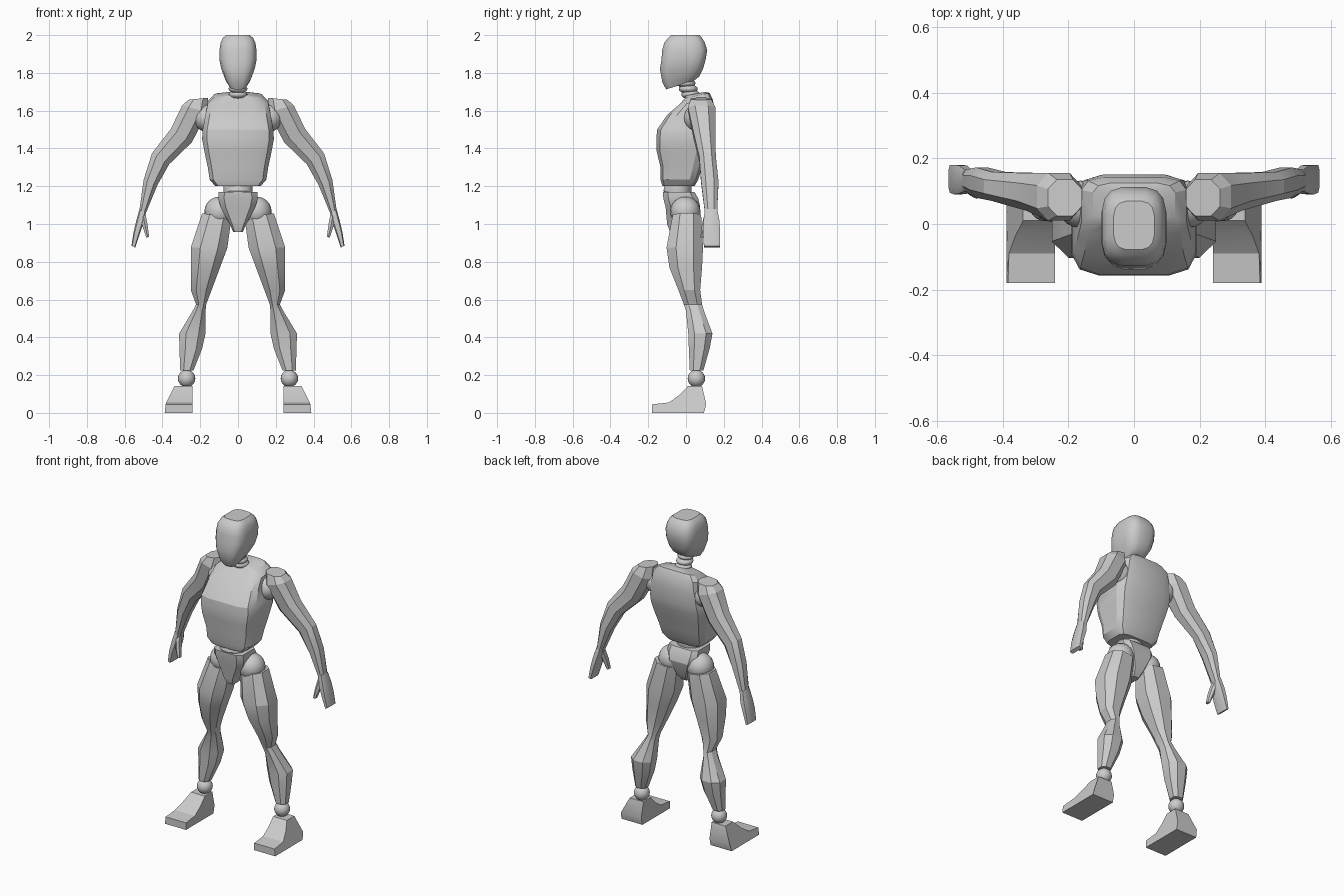
import bpy, bmesh, math
from mathutils import Vector, Matrix


def finish(name, bm, mirror=False, angle=28):
    bmesh.ops.recalc_face_normals(bm, faces=bm.faces[:])
    me = bpy.data.meshes.new(name)
    bm.to_mesh(me)
    bm.free()
    for p in me.polygons:
        p.use_smooth = True
    me.set_sharp_from_angle(angle=math.radians(angle))
    ob = bpy.data.objects.new(name, me)
    bpy.context.collection.objects.link(ob)
    if mirror:
        ob.modifiers.new("Mirror", 'MIRROR')
    return ob


def section(n, p):
    """Unit super-ellipse outline that fills the -1..1 square."""
    pts = []
    for i in range(n):
        a = 2 * math.pi * (i + 0.5) / n
        c, s = math.cos(a), math.sin(a)
        pts.append((math.copysign(abs(c) ** (2 / p), c), math.copysign(abs(s) ** (2 / p), s)))
    m = max(abs(x) for x, _ in pts)
    return [(x / m, y / m) for x, y in pts]


def loft(name, rings, n=8, p=2.0, mirror=False, angle=28):
    """Skin rings of (centre, half-axis u, half-axis v) and cap both ends."""
    bm = bmesh.new()
    loops = [[bm.verts.new(Vector(c) + Vector(u) * a + Vector(v) * b) for a, b in section(n, p)]
             for c, u, v in rings]
    for lo, hi in zip(loops, loops[1:]):
        for i in range(n):
            j = (i + 1) % n
            bm.faces.new((lo[i], lo[j], hi[j], hi[i]))
    bm.faces.new(loops[0])
    bm.faces.new(loops[-1])
    return finish(name, bm, mirror, angle)


def box_ring(z, x0, x1, y0, y1, tilt=0.0, roll=0.0):
    """Ring from extents; tilt raises the back, roll raises the +x side."""
    return (((x0 + x1) / 2, (y0 + y1) / 2, z), ((x1 - x0) / 2, 0, roll), (0, (y1 - y0) / 2, tilt))


def body(z, hw, y0, y1, tilt=0.0):
    return box_ring(z, -hw, hw, y0, y1, tilt)


def ball(name, loc, r, mirror=False, scale=(1, 1, 1)):
    bm = bmesh.new()
    bmesh.ops.create_uvsphere(bm, u_segments=20, v_segments=12, radius=r,
                              matrix=Matrix.Translation(loc) @ Matrix.Diagonal((*scale, 1)))
    return finish(name, bm, mirror, 40)


# Head
loft("head", [
    body(1.735, 0.045, -0.105, 0.04, 0.022),
    body(1.765, 0.065, -0.125, 0.07, 0.016),
    body(1.82, 0.088, -0.138, 0.09),
    body(1.87, 0.099, -0.13, 0.104),
    body(1.92, 0.098, -0.126, 0.112),
    body(1.96, 0.092, -0.115, 0.10),
    body(1.985, 0.08, -0.095, 0.085),
    body(2.0, 0.062, -0.078, 0.07)], n=16, p=3.4, angle=35)

# Neck made of stacked discs
for i, (y, z) in enumerate(((0.025, 1.685), (0.012, 1.715), (0.0, 1.745))):
    ball("neck_disc_%d" % (i + 1), (0, y, z), 0.05, scale=(1, 1, 0.5))

# Chest and belly shell
loft("torso", [
    body(1.20, 0.12, -0.125, 0.045),
    body(1.235, 0.15, -0.135, 0.065),
    body(1.30, 0.16, -0.135, 0.085),
    body(1.385, 0.178, -0.155, 0.115),
    body(1.45, 0.19, -0.157, 0.135),
    body(1.50, 0.187, -0.153, 0.148),
    body(1.585, 0.172, -0.10, 0.15, 0.008),
    body(1.645, 0.16, -0.035, 0.143, 0.012),
    body(1.68, 0.125, -0.005, 0.125, 0.014),
    body(1.69, 0.06, 0.0, 0.105, 0.01)], n=12, p=4.5)

# Waist joint and pelvis
loft("waist", [body(1.14, 0.075, -0.10, 0.02), body(1.175, 0.078, -0.12, 0.03),
               body(1.21, 0.075, -0.11, 0.03)], n=16)
loft("pelvis", [
    body(0.958, 0.025, -0.085, 0.02),
    body(1.0, 0.045, -0.10, 0.05),
    body(1.09, 0.092, -0.108, 0.075),
    body(1.135, 0.105, -0.12, 0.065),
    body(1.17, 0.102, -0.122, 0.045)], n=8, p=5)

# Ball joints
ball("shoulder_joint", (0.163, 0.06, 1.56), 0.072, True)
ball("hip_joint", (0.098, -0.003, 1.065), 0.08, True)
ball("ankle_joint", (0.272, 0.055, 0.182), 0.046, True)

# Thigh and shin
loft("leg", [
    box_ring(1.045, 0.035, 0.19, -0.07, 0.08, 0, 0.012),
    box_ring(0.875, 0.056, 0.25, -0.103, 0.09),
    box_ring(0.77, 0.095, 0.25, -0.088, 0.085),
    box_ring(0.65, 0.14, 0.25, -0.04, 0.075),
    box_ring(0.575, 0.168, 0.222, -0.012, 0.085),
    box_ring(0.54, 0.172, 0.24, 0.0, 0.095),
    box_ring(0.42, 0.172, 0.312, 0.012, 0.14),
    box_ring(0.34, 0.19, 0.31, 0.015, 0.125),
    box_ring(0.225, 0.236, 0.306, 0.02, 0.092)], n=8, p=2.4, mirror=True, angle=20)

# Foot: side profile widened outward toward the sole
bm = bmesh.new()
profile = [(-0.18, 0), (0.095, 0), (0.107, 0.045), (0.085, 0.142), (0.01, 0.142),
           (-0.035, 0.095), (-0.09, 0.055), (-0.18, 0.045)]
outer = lambda z: 0.388 - 0.1 * z if z < 0.05 else 0.383 - (z - 0.05) * 0.5
inside = [bm.verts.new((0.24, y, z)) for y, z in profile]
outside = [bm.verts.new((outer(z), y, z)) for y, z in profile]
bm.faces.new(inside)
bm.faces.new(outside)
for i in range(len(profile)):
    j = (i + 1) % len(profile)
    bm.faces.new((inside[i], inside[j], outside[j], outside[i]))
finish("foot", bm, True)


# Arm rings lean so they stay square to the limb
def limb(x, z, half, y0, y1, lean):
    a = math.radians(lean)
    return ((x, (y0 + y1) / 2, z), (half * math.cos(a), 0, half * math.sin(a)), (0, (y1 - y0) / 2, 0))


loft("arm", [
    limb(0.21, 1.663, 0.052, 0.025, 0.135, -6),
    limb(0.228, 1.61, 0.07, 0.01, 0.155, 15),
    limb(0.30, 1.468, 0.066, 0.04, 0.155, 33),
    limb(0.41, 1.345, 0.054, 0.07, 0.158, 32),
    limb(0.463, 1.22, 0.039, 0.08, 0.172, 20),
    limb(0.506, 1.06, 0.018, 0.10, 0.165, 15)], n=8, p=2.4, mirror=True, angle=20)

# Hand with thumb
loft("hand", [
    limb(0.504, 1.075, 0.018, 0.10, 0.165, 14),
    limb(0.52, 1.01, 0.02, 0.092, 0.178, 14),
    limb(0.537, 0.95, 0.017, 0.09, 0.18, 18),
    limb(0.554, 0.88, 0.011, 0.095, 0.18, 25)], n=8, p=4, mirror=True)
loft("thumb", [
    limb(0.503, 1.05, 0.014, 0.10, 0.145, 0),
    limb(0.492, 0.99, 0.014, 0.085, 0.125, -10),
    limb(0.478, 0.93, 0.008, 0.078, 0.108, -10)], n=6, p=2.5, mirror=True)
